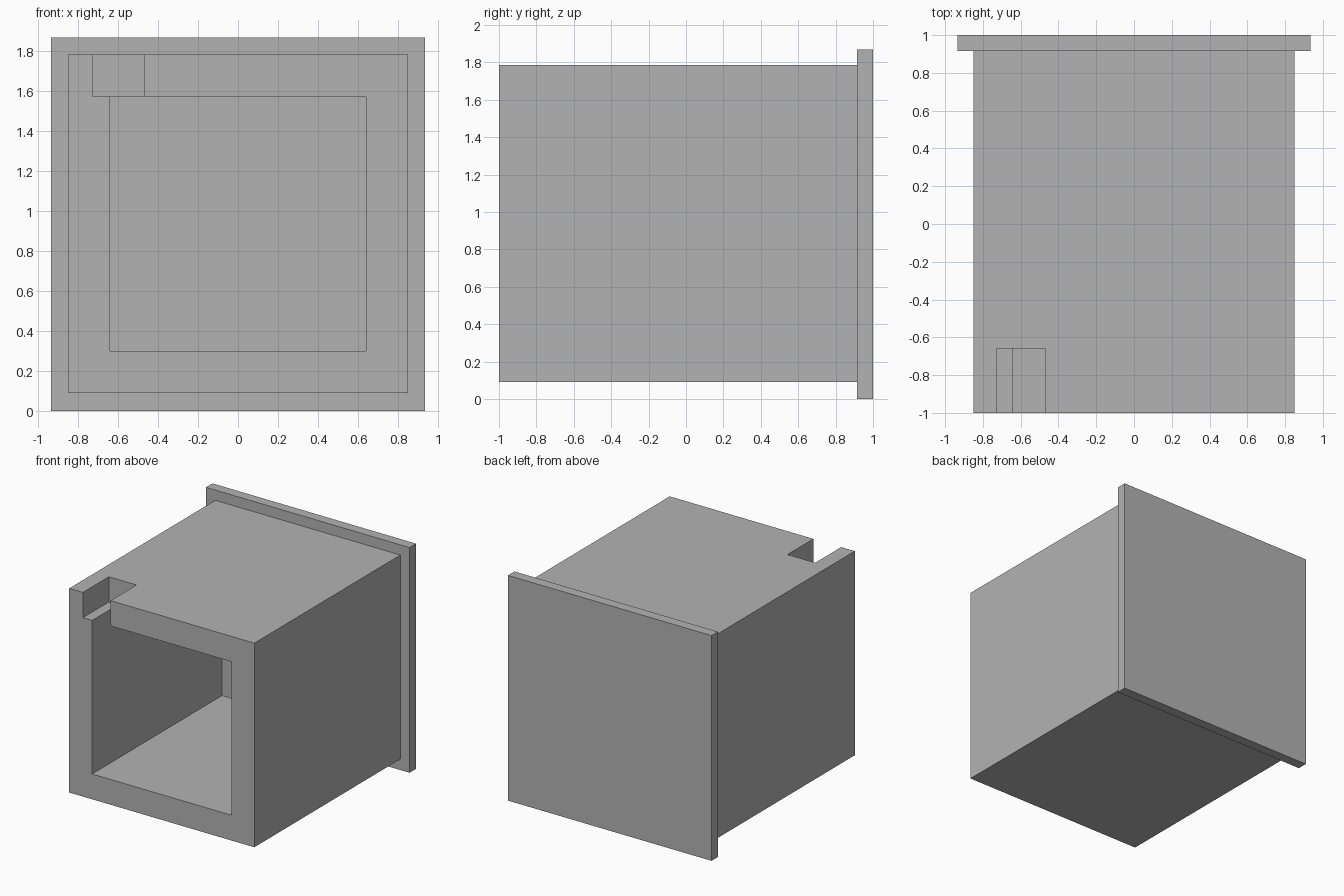
import bpy
import bmesh

default_cube = bpy.data.objects.get("Cube")
if default_cube:
    bpy.data.objects.remove(default_cube, do_unlink=True)

# Plain grey for the whole box
grey = bpy.data.materials.new("plain_grey")
grey.use_nodes = True
colour = (0.45, 0.45, 0.45, 1)
grey.diffuse_color = colour
grey.node_tree.nodes["Principled BSDF"].inputs["Base Color"].default_value = colour


def inside(point, box):
    return all(low < p < high for p, (low, high) in zip(point, box))


def hollow_block(name, outer, cuts=()):
    """Block with box-shaped cuts, as one clean closed mesh.
    Boxes are ((x0, x1), (y0, y1), (z0, z1))."""
    # Break each axis at the outer and cut limits
    breaks = []
    for axis in range(3):
        low, high = outer[axis]
        stops = {v for box in (outer, *cuts) for v in box[axis]}
        breaks.append(sorted(v for v in stops if low <= v <= high))

    def solid(cell):
        if any(not 0 <= c < len(b) - 1 for c, b in zip(cell, breaks)):
            return False
        mid = [(b[c] + b[c + 1]) / 2 for c, b in zip(cell, breaks)]
        return not any(inside(mid, cut) for cut in cuts)

    # Make a face wherever material meets air
    bm = bmesh.new()
    nx, ny, nz = (len(b) - 1 for b in breaks)
    cells = [(i, j, k) for i in range(nx) for j in range(ny) for k in range(nz)]
    for cell in filter(solid, cells):
        for axis in range(3):
            u, v = (axis + 1) % 3, (axis + 2) % 3
            for side in (0, 1):
                beside = list(cell)
                beside[axis] += 2 * side - 1
                if solid(beside):
                    continue
                corners = []
                for du, dv in ((0, 0), (1, 0), (1, 1), (0, 1)):
                    at = list(cell)
                    at[axis] += side
                    at[u] += du
                    at[v] += dv
                    corners.append(bm.verts.new([b[a] for a, b in zip(at, breaks)]))
                bm.faces.new(corners if side else corners[::-1])

    # Weld and merge the flat areas
    bmesh.ops.remove_doubles(bm, verts=bm.verts, dist=0.0001)
    bmesh.ops.dissolve_limit(bm, angle_limit=0.01, verts=bm.verts, edges=bm.edges)
    mesh = bpy.data.meshes.new(name)
    bm.to_mesh(mesh)
    bm.free()
    mesh.materials.append(grey)
    obj = bpy.data.objects.new(name, mesh)
    bpy.context.collection.objects.link(obj)
    return obj


# Main limits
half_width, bottom, top = 0.85, 0.09, 1.785
wall, rim = 0.21, 0.085
front, plate_front, back = -1.0, 0.915, 1.0
ceiling = top - wall
inner = half_width - wall

# Square housing: deep front cavity, and a notch through the top wall
cavity = ((-inner, inner), (front, plate_front - wall), (bottom + wall, ceiling))
notch = ((-0.725, -0.47), (front, -0.66), (ceiling, top))
hollow_block("housing",
             ((-half_width, half_width), (front, plate_front), (bottom, top)),
             (cavity, notch))

# Wider plate closing the back
plate_half = half_width + rim
hollow_block("back_plate",
             ((-plate_half, plate_half), (plate_front, back), (0, 2 * plate_half)))
